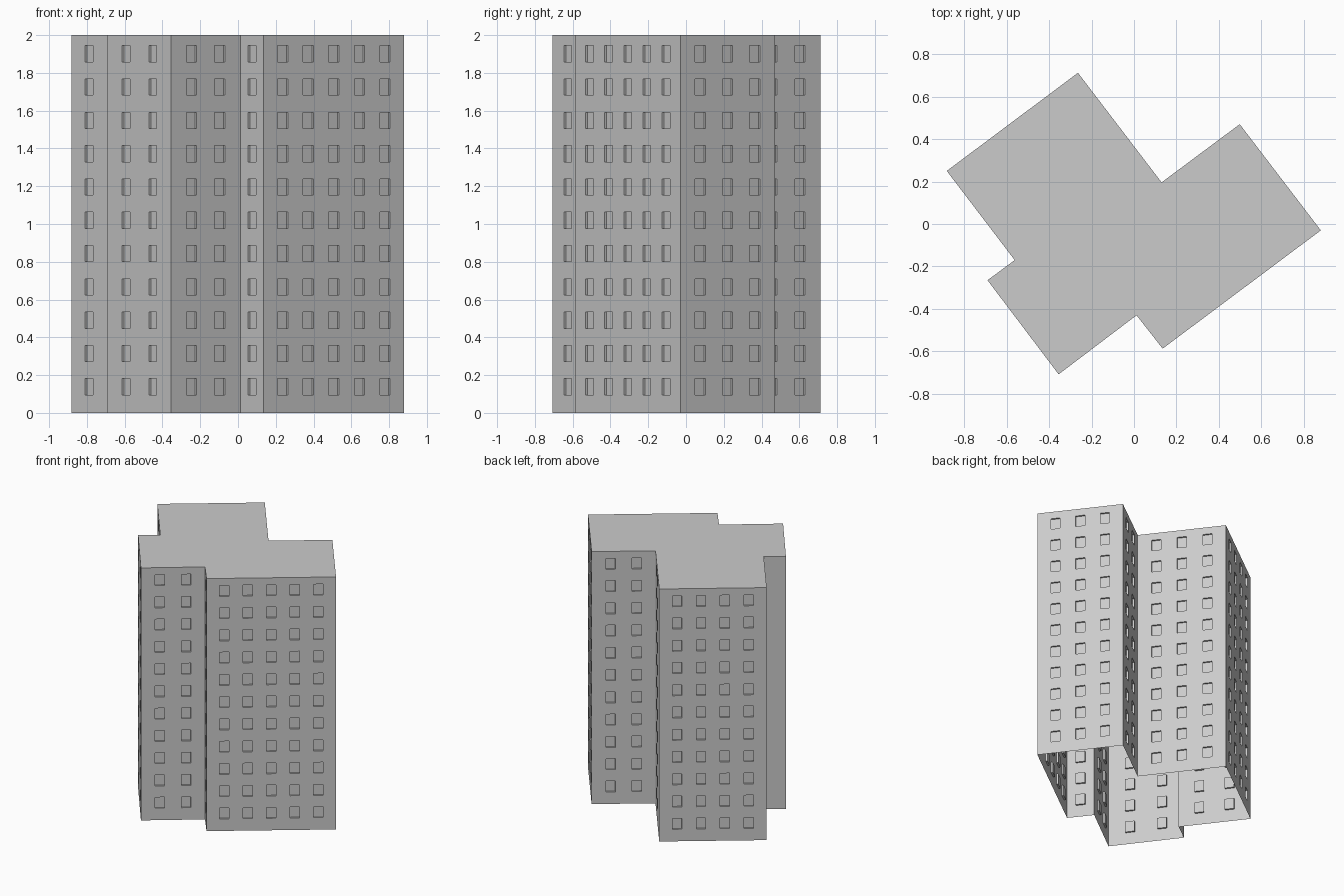
import bpy, bmesh
from mathutils import Vector

if "Cube" in bpy.data.objects:
    bpy.data.objects.remove(bpy.data.objects["Cube"])

H = 2.0
FLOORS = 11
DEPTH, WIN_W, WIN_H = 0.013, 0.068, 0.086
MARGIN = 0.042

# Footprint corners, anticlockwise, with window count of the wall that starts there
PLAN = [(-0.882, 0.25, 2), (-0.562, -0.17, 0), (-0.69, -0.265, 2),
        (-0.355, -0.708, 2), (0.012, -0.43, 1), (0.135, -0.587, 5),
        (0.88, -0.03, 3), (0.498, 0.47, 2), (0.13, 0.196, 3), (-0.264, 0.712, 4)]


def make_object(name, bm):
    bmesh.ops.remove_doubles(bm, verts=bm.verts, dist=1e-5)
    mesh = bpy.data.meshes.new(name)
    bm.to_mesh(mesh)
    bm.free()
    obj = bpy.data.objects.new(name, mesh)
    bpy.context.collection.objects.link(obj)
    return obj


def breaks(centres, size, end):
    out = [0.0]
    for c in centres:
        out += [c - size / 2, c + size / 2]
    return out + [end]


rows = breaks([0.138 + 0.1763 * i for i in range(FLOORS)], WIN_H, H)

# Walls with recessed windows
for i, (x, y, n) in enumerate(PLAN):
    start = Vector((x, y, 0))
    end = Vector((*PLAN[(i + 1) % len(PLAN)][:2], 0))
    length = (end - start).length
    u = (end - start).normalized()
    inward = Vector((-u.y, u.x, 0))
    step = (length - 2 * MARGIN) / max(n, 1)
    cols = breaks([MARGIN + step * (k + 0.5) for k in range(n)], WIN_W, length)
    bm = bmesh.new()

    def point(a, z, d=0.0):
        return start + u * a + Vector((0, 0, z)) + inward * d

    def quad(pts):
        bm.faces.new([bm.verts.new(p) for p in pts])

    for c in range(len(cols) - 1):
        a0, a1 = cols[c], cols[c + 1]
        if c % 2 == 0:
            quad([point(a0, 0), point(a1, 0), point(a1, H), point(a0, H)])
            continue
        for r in range(len(rows) - 1):
            z0, z1 = rows[r], rows[r + 1]
            corners = [(a0, z0), (a1, z0), (a1, z1), (a0, z1)]
            if r % 2 == 0:
                quad([point(*p) for p in corners])
            else:
                # pane and four reveals
                quad([point(*p, DEPTH) for p in corners])
                for k in range(4):
                    p, q = corners[k], corners[(k + 1) % 4]
                    quad([point(*p), point(*q), point(*q, DEPTH), point(*p, DEPTH)])
    make_object(f"wall_{i + 1}", bm)

# Flat roof (underside of the tower is open)
bm = bmesh.new()
bm.faces.new([bm.verts.new((x, y, H)) for x, y, n in PLAN])
make_object("roof", bm)
